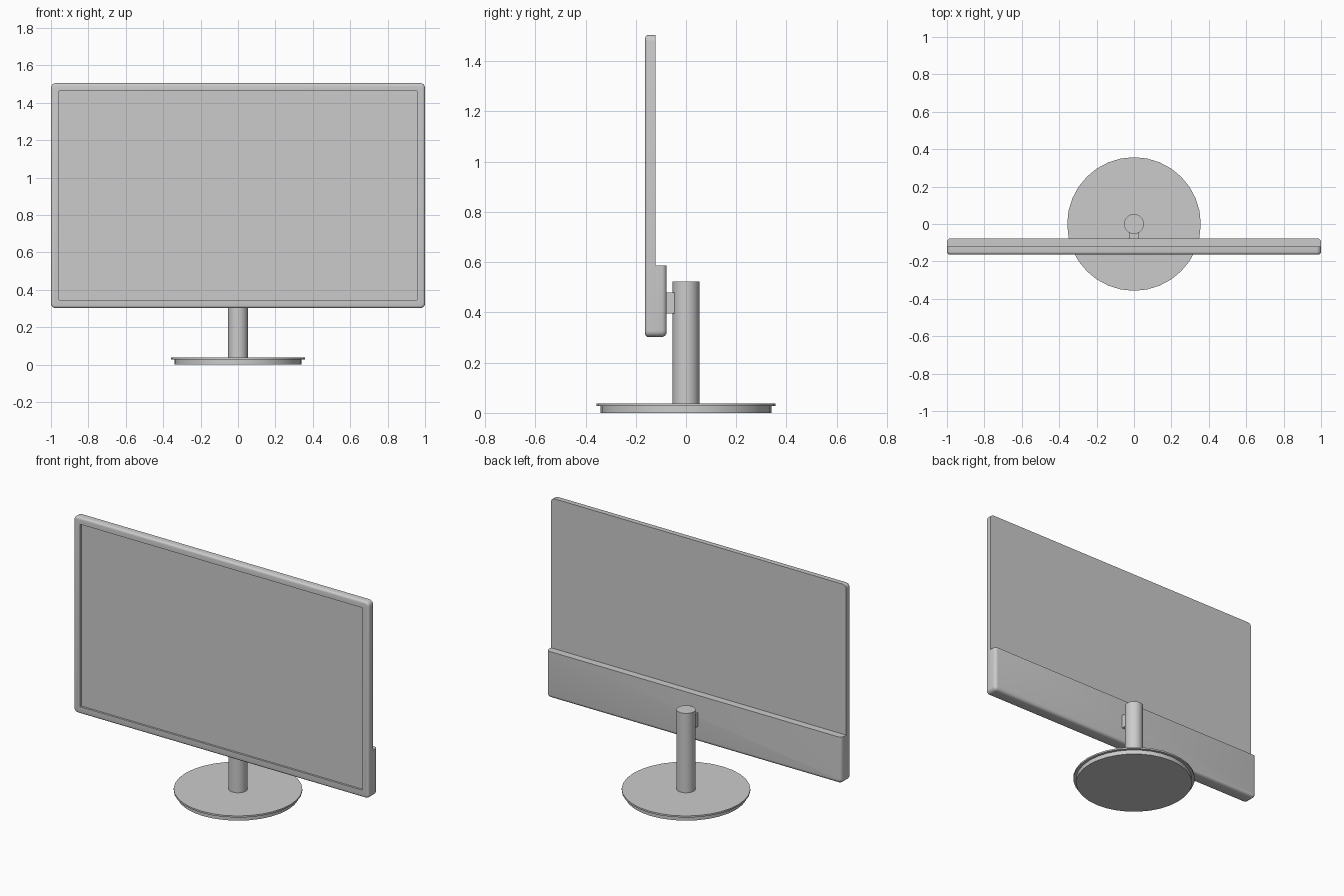
import bpy, bmesh
from math import radians

if "Cube" in bpy.data.objects:
    bpy.data.objects.remove(bpy.data.objects["Cube"])


def finish(name, bm):
    bmesh.ops.recalc_face_normals(bm, faces=bm.faces)
    mesh = bpy.data.meshes.new(name)
    bm.to_mesh(mesh)
    bm.free()
    ob = bpy.data.objects.new(name, mesh)
    bpy.context.collection.objects.link(ob)
    return ob


def smooth(ob):
    bpy.ops.object.select_all(action='DESELECT')
    bpy.context.view_layer.objects.active = ob
    ob.select_set(True)
    bpy.ops.object.shade_smooth_by_angle(angle=radians(35))


def box(x, y, z):
    bm = bmesh.new()
    bmesh.ops.create_cube(bm, size=1)
    for v in bm.verts:
        v.co = [lo + (c + 0.5) * (hi - lo) for c, (lo, hi) in zip(v.co, (x, y, z))]
    return bm


def round_edges(bm, radius, segments, test):
    edges = [e for e in bm.edges if test(*(v.co for v in e.verts))]
    bmesh.ops.bevel(bm, geom=edges, offset=radius, segments=segments,
                    profile=0.5, affect='EDGES', clamp_overlap=True)


def near(a, b):
    return abs(a - b) < 1e-4


def along_y(a, b):
    return near(a.x, b.x) and near(a.z, b.z)


def cylinder(name, radius, z0, z1, sides=32):
    bm = bmesh.new()
    bmesh.ops.create_cone(bm, cap_ends=True, segments=sides,
                          radius1=radius, radius2=radius, depth=z1 - z0)
    bmesh.ops.translate(bm, verts=bm.verts, vec=(0, 0, (z0 + z1) / 2))
    smooth(finish(name, bm))


FRONT, MID, BACK = -0.163, -0.121, -0.077
BOTTOM, TOP, LEDGE = 0.302, 1.505, 0.587

# display panel: rounded corners, softened front edge
bm = box((-1, 1), (FRONT, MID), (BOTTOM, TOP))
round_edges(bm, 0.025, 5, along_y)
round_edges(bm, 0.014, 4, lambda a, b: near(a.y, FRONT) and near(b.y, FRONT))
panel = finish("display_panel", bm)

# recessed screen
cutter = finish("screen_cutter", box((-0.956, 0.956), (FRONT - 0.1, FRONT + 0.012),
                                     (0.346, 1.463)))
cutter.hide_render = True
cutter.hide_viewport = True
cut = panel.modifiers.new("screen_recess", 'BOOLEAN')
cut.operation = 'DIFFERENCE'
cut.solver = 'EXACT'
cut.object = cutter
smooth(panel)

# thicker electronics housing along the lower back, top edge kept sharp
bm = box((-1, 1), (MID, BACK), (BOTTOM, LEDGE))
round_edges(bm, 0.025, 5, lambda a, b: along_y(a, b) and near(a.z, BOTTOM))
round_edges(bm, 0.02, 4, lambda a, b: near(a.y, BACK) and near(b.y, BACK)
            and not (near(a.z, LEDGE) and near(b.z, LEDGE)))
smooth(finish("rear_housing", bm))

# bracket joining housing and pole
finish("mount_bracket", box((-0.027, 0.027), (BACK - 0.005, -0.04), (0.396, 0.48)))

# stand
cylinder("stand_pole", 0.053, 0.036, 0.523)
cylinder("base_plate", 0.357, 0.027, 0.037)
cylinder("base_foot", 0.34, 0.0, 0.027)
